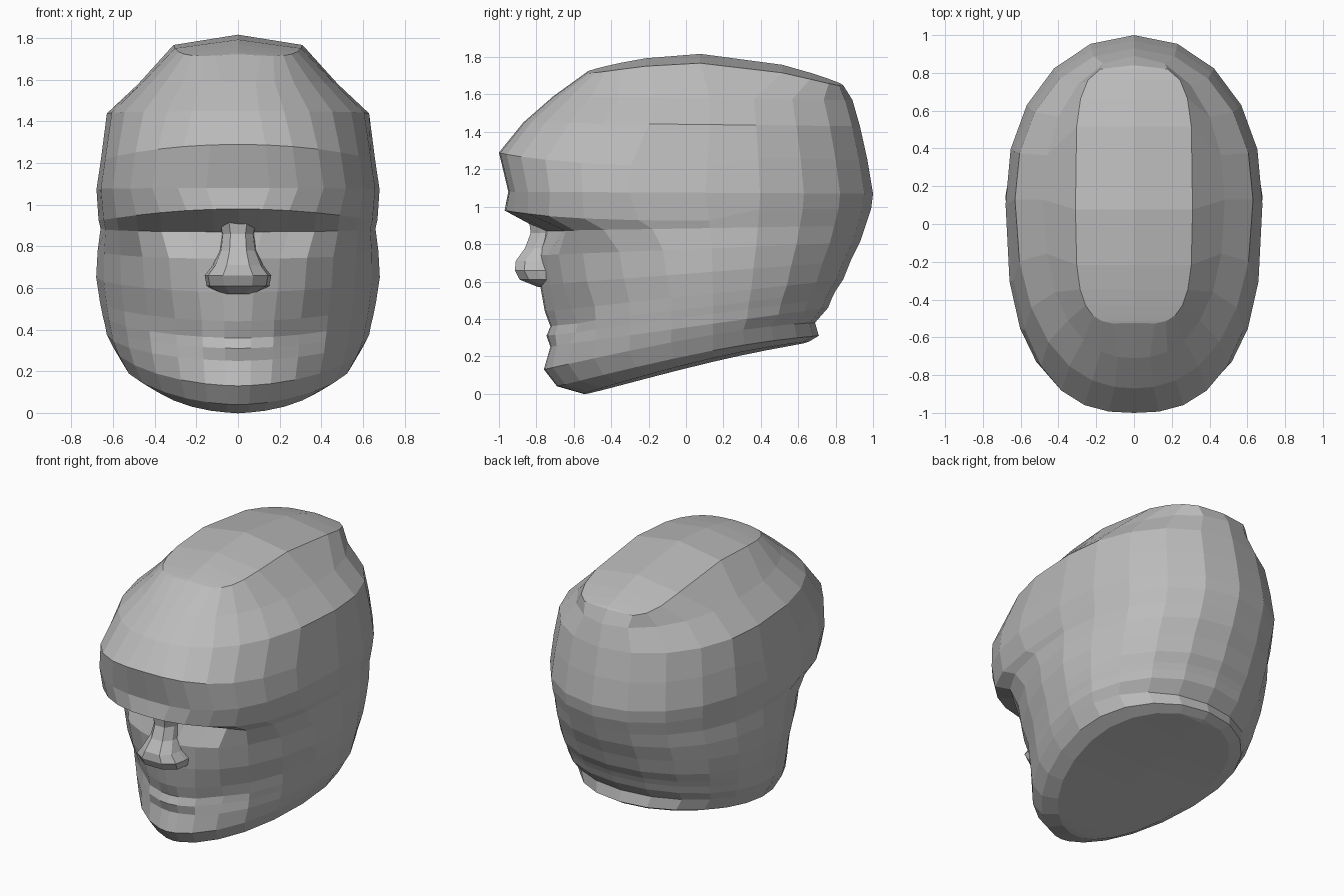
import bpy
import bmesh
from math import sin, cos, pi, exp

default_cube = bpy.data.objects.get("Cube")
if default_cube:
    bpy.data.objects.remove(default_cube, do_unlink=True)

# Single clay colour
clay = bpy.data.materials.new("plain grey clay")
clay.use_nodes = True
grey = (0.5, 0.5, 0.5, 1.0)
clay.diffuse_color = grey
clay.node_tree.nodes["Principled BSDF"].inputs["Base Color"].default_value = grey

HALF = 12          # segments from the face round to the nape
WIDEST = 0.15      # depth at which the head is widest

# Head rings: front depth and height, back depth and height, half width, squareness
head_rings = [
    (-.55, 0, .66, .28, .46, 1.9),       # under the jaw
    (-.69, .04, .71, .31, .55, 1.8),
    (-.76, .13, .69, .38, .6, 1.8),      # chin
    (-.75, .25, .76, .46, .63, 1.8),
    (-.75, .31, .78, .51, .64, 1.8),     # lower lip
    (-.75, .36, .80, .55, .65, 1.8),     # mouth slit
    (-.755, .44, .84, .61, .66, 1.8),    # upper lip
    (-.78, .58, .88, .71, .67, 1.9),
    (-.79, .74, .93, .81, .67, 2),       # cheekbones
    (-.77, .87, .96, .90, .66, 2.4),     # eye sockets
    (-.97, .98, .99, .99, .67, 2.4),     # brow edge
    (-.95, 1.08, 1, 1.07, .68, 2.8),
    (-1, 1.29, .97, 1.25, .66, 2.6),     # forehead edge
    (-.87, 1.45, .93, 1.43, .63, 2.3),
    (-.71, 1.59, .89, 1.57, .48, 2.4),
    (-.53, 1.72, .84, 1.65, .31, 4),     # crown edge
]
BROW, FOREHEAD, CROWN = 10, 12, 15

# Soft face dents and swells: side offset, height, side size, height size, push
face_shapes = [
    (.25, .86, .14, .07, .07),      # eye socket
    (.54, .88, .12, .08, -.06),     # temple under the brow
    (.38, .68, .13, .10, -.03),     # cheekbone
    (.25, .52, .07, .10, .03),      # fold beside the muzzle
    (.27, .36, .06, .05, .05),      # mouth corner
    (0, .36, .22, .03, .025),       # mouth slit
    (0, .25, .20, .04, .025),       # crease above the chin
]


def falloff(distance, size):
    return exp(-(distance / size) ** 2)


def power(value, exponent):
    return abs(value) ** exponent * (1 if value >= 0 else -1)


def head_ring(index, front_y, front_z, back_y, back_z, width, squareness):
    """Rounded outline, tilted between its front and back heights."""
    points = []
    for i in range(2 * HALF):
        t = i / HALF
        angle = pi * t ** 1.3 if t <= 1 else 2 * pi - pi * (2 - t) ** 1.3
        face_side = cos(angle) > 0
        square = squareness if face_side or index == CROWN else 2.05
        x = width * power(sin(angle), 2 / square)
        reach = WIDEST - front_y if face_side else back_y - WIDEST
        y = WIDEST - reach * power(cos(angle), 2 / square)
        slope = (y - front_y) / (back_y - front_y)
        z = front_z + (back_z - front_z) * slope
        outward = (x / width) ** 2
        # Jaw edge rises to the sides, brow and forehead droop, crown arches
        if index < 3:
            z += .03 * outward
        elif index in (BROW, FOREHEAD) and face_side:
            z -= .06 * outward
        elif index == CROWN:
            z += .13 * max(0, sin(pi * slope)) ** .75 - .05 * outward
        if face_side:
            for sx, sz, rx, rz, push in face_shapes:
                near = falloff(abs(x) - sx, rx) * falloff(z - sz, rz)
                y += push * near * min(1, max(0, -y - .2) * 4)
        # Slight swell where the ears would be
        x *= 1 + .025 * falloff(y - .05, .15) * falloff(z - .66, .12)
        points.append((x, y, z))
    return points


def loft(bm, rings):
    """Join closed rings of equal length with quads."""
    rows = [[bm.verts.new(p) for p in ring] for ring in rings]
    count = len(rows[0])
    for low, high in zip(rows, rows[1:]):
        for i in range(count):
            j = (i + 1) % count
            bm.faces.new((low[i], low[j], high[j], high[i]))
    return rows


def ridge_cap(bm, row, rise):
    """Close a symmetric ring with two sloping halves along a centre ridge."""
    front, back = row[0].co.y, row[HALF].co.y
    spine = [row[0]]
    for i in range(1, HALF):
        middle = (row[i].co + row[-i].co) / 2
        along = (middle.y - front) / (back - front)
        middle.z += rise * sin(pi * along) ** .4
        spine.append(bm.verts.new(middle))
    spine.append(row[HALF])
    for side in (1, -1):
        for i in range(HALF):
            corners = [spine[i], row[side * i], row[side * (i + 1)], spine[i + 1]]
            bm.faces.new(list(dict.fromkeys(corners)))


def finish(bm, name):
    bmesh.ops.recalc_face_normals(bm, faces=bm.faces)
    mesh = bpy.data.meshes.new(name)
    bm.to_mesh(mesh)
    bm.free()
    mesh.materials.append(clay)
    part = bpy.data.objects.new(name, mesh)
    bpy.context.collection.objects.link(part)


# Skull, face and jaw
bm = bmesh.new()
rows = loft(bm, [head_ring(i, *ring) for i, ring in enumerate(head_rings)])
ridge_cap(bm, rows[0], -.02)
ridge_cap(bm, rows[-1], .05)
finish(bm, "head")

# Nose: height, front depth, half width, from bridge to base
nose_rings = [
    (.93, -.84, .10),
    (.86, -.83, .08),
    (.78, -.86, .09),
    (.71, -.91, .12),
    (.66, -.915, .16),
    (.61, -.89, .15),
    (.57, -.79, .08),
]


def nose_ring(z, front, width):
    half = [(width * .45, front), (width * .9, front + .05), (width, front + .12),
            (width, -.66)]
    right = [(-x, y, z) for x, y in half]
    left = [(x, y, z) for x, y in reversed(half)]
    return right[::-1] + left[::-1]


bm = bmesh.new()
rows = loft(bm, [nose_ring(*ring) for ring in nose_rings])
bm.faces.new(rows[0])
bm.faces.new(rows[-1])
finish(bm, "nose")
